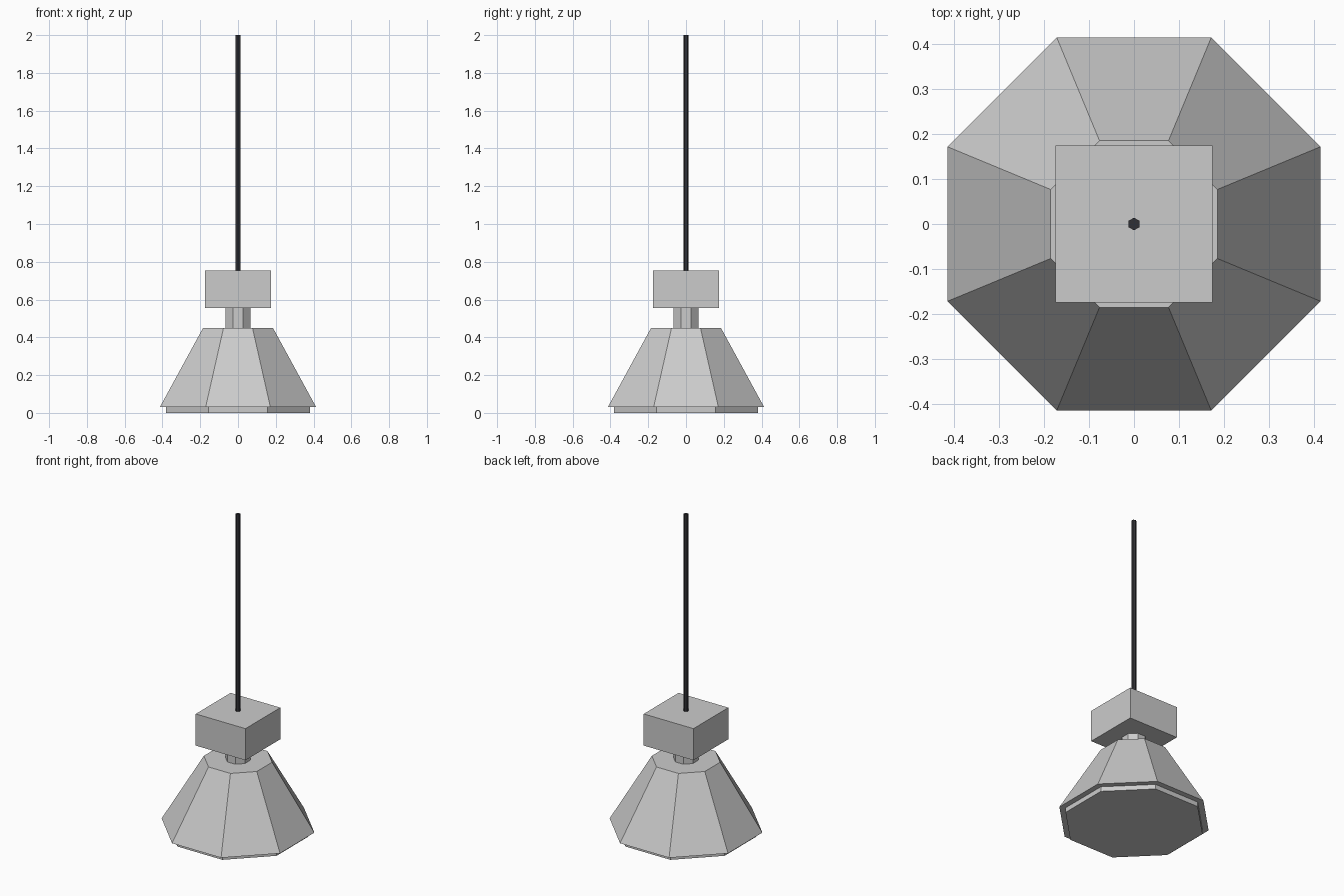
import bpy
from math import pi, cos

if "Cube" in bpy.data.objects:
    bpy.data.objects.remove(bpy.data.objects["Cube"])


def prism(name, sides, r_bottom, r_top, z0, z1, turn=0.0):
    """Flat-sided prism or frustum standing between two heights."""
    bpy.ops.mesh.primitive_cone_add(
        vertices=sides, radius1=r_bottom, radius2=r_top, depth=z1 - z0,
        location=(0, 0, (z0 + z1) / 2), rotation=(0, 0, turn))
    obj = bpy.context.object
    obj.name = name
    return obj


def octagon(name, flat_bottom, flat_top, z0, z1):
    """Octagonal part sized by centre-to-flat distance, flats facing the axes."""
    k = 1 / cos(pi / 8)
    return prism(name, 8, flat_bottom * k, flat_top * k, z0, z1, pi / 8)


# Light panel under the shade, the flared shade, and the neck above it
octagon("light_panel", 0.38, 0.38, 0.0, 0.03)
octagon("shade", 0.414, 0.185, 0.03, 0.45)
octagon("neck", 0.067, 0.067, 0.45, 0.555)

# Square housing
bpy.ops.mesh.primitive_cube_add(size=1, location=(0, 0, 0.655))
housing = bpy.context.object
housing.name = "housing"
housing.scale = (0.348, 0.348, 0.20)

# Dark hexagonal suspension cord
cord = prism("cord", 6, 0.014, 0.014, 0.755, 2.0)
dark = bpy.data.materials.new("dark_cord")
dark.diffuse_color = (0.03, 0.03, 0.035, 1)
dark.use_nodes = True
dark.node_tree.nodes["Principled BSDF"].inputs["Base Color"].default_value = dark.diffuse_color
cord.data.materials.append(dark)
